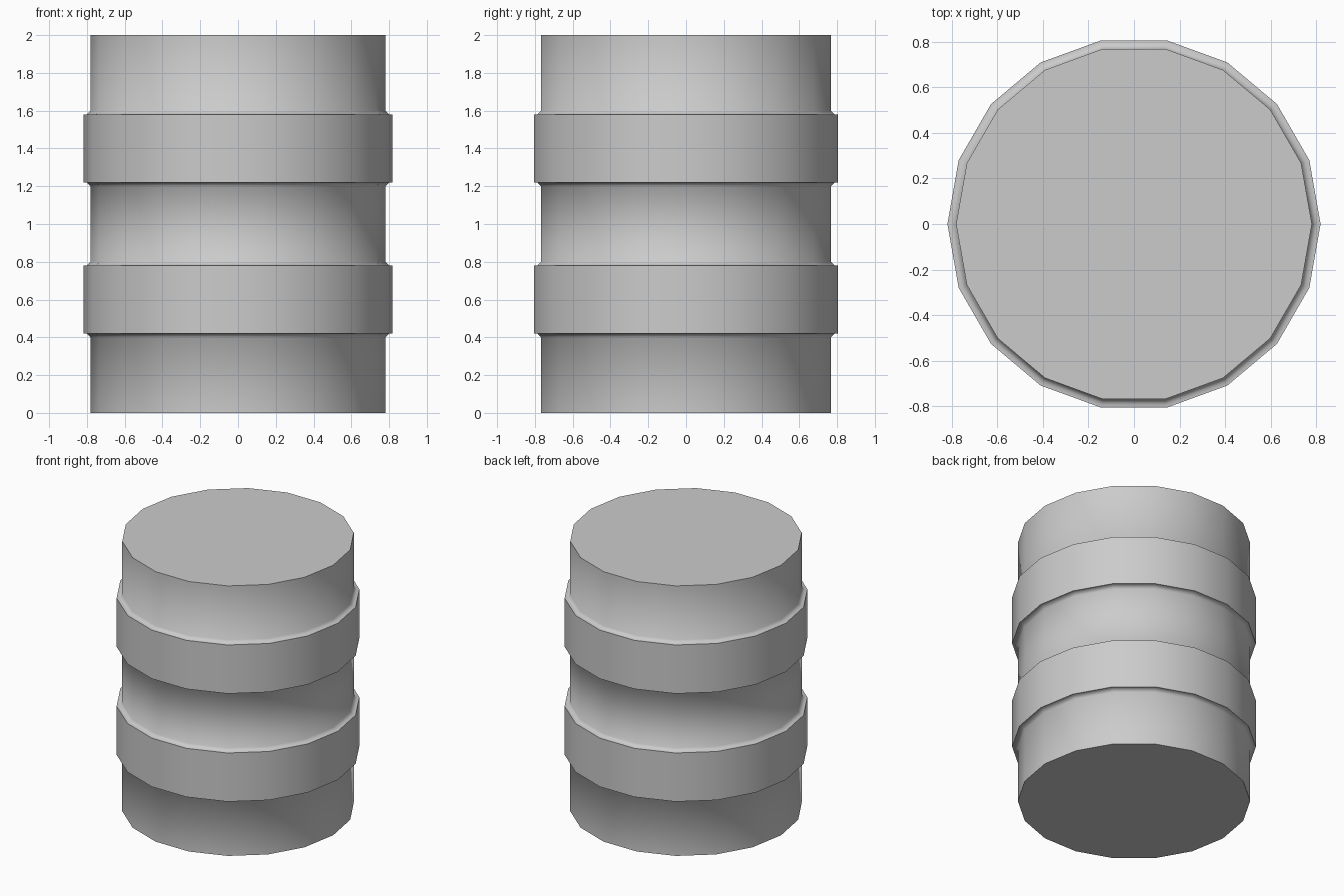
import bpy
import bmesh
from math import radians, sin, cos, tau

cube = bpy.data.objects.get("Cube")
if cube:
    bpy.data.objects.remove(cube, do_unlink=True)

SIDES = 18
BODY_R, FILLET_R, BAND_R = 0.78, 0.80, 0.818
FILLET = 0.02
HEIGHT = 2.0
BANDS = [(0.42, 0.78), (1.22, 1.58)]

# Plain grey metal
grey = bpy.data.materials.new("grey metal")
grey.use_nodes = True
colour = (0.6, 0.6, 0.6, 1)
grey.diffuse_color = colour
grey.node_tree.nodes["Principled BSDF"].inputs["Base Color"].default_value = colour

# Barrel profile: straight wall with two raised bands, each joined by a small fillet
profile = [(BODY_R, 0)]
for low, high in BANDS:
    profile += [(BODY_R, low - FILLET), (FILLET_R, low), (BAND_R, low),
                (BAND_R, high), (FILLET_R, high), (BODY_R, high + FILLET)]
profile.append((BODY_R, HEIGHT))

# Revolve the profile into an 18-sided drum with flat caps
bm = bmesh.new()
rings = [[bm.verts.new((r * cos(tau * i / SIDES), r * sin(tau * i / SIDES), z))
          for i in range(SIDES)] for r, z in profile]
for lower, upper in zip(rings, rings[1:]):
    for i in range(SIDES):
        j = (i + 1) % SIDES
        bm.faces.new((lower[i], lower[j], upper[j], upper[i]))
bm.faces.new(rings[0][::-1])
bm.faces.new(rings[-1])

mesh = bpy.data.meshes.new("barrel")
bm.to_mesh(mesh)
bm.free()
mesh.materials.append(grey)
barrel = bpy.data.objects.new("barrel", mesh)
bpy.context.collection.objects.link(barrel)

# Smooth the round wall and fillets, keep the caps and band rims crisp
bpy.ops.object.select_all(action="DESELECT")
barrel.select_set(True)
bpy.context.view_layer.objects.active = barrel
bpy.ops.object.shade_smooth_by_angle(angle=radians(60))
